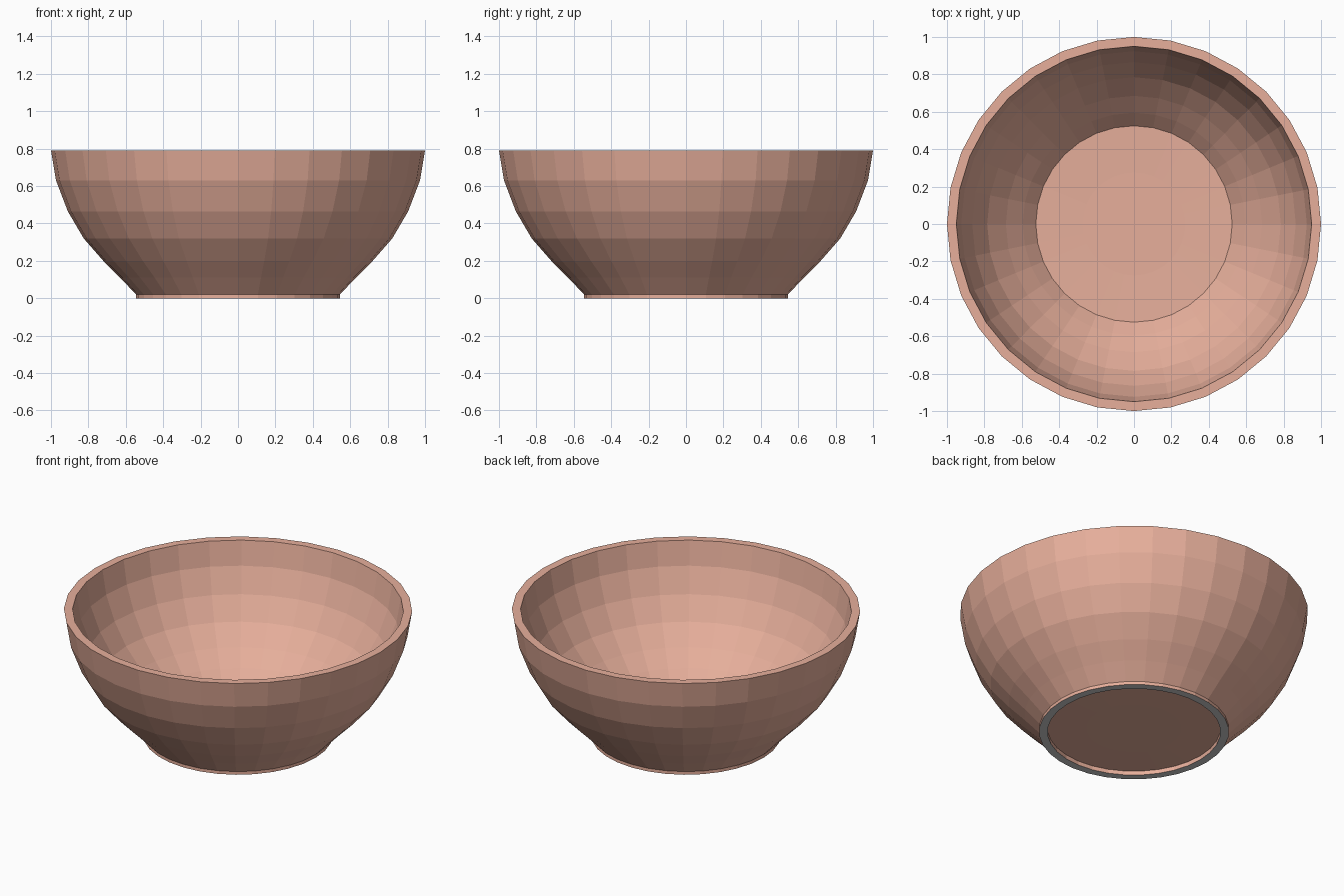
import bpy, bmesh
from math import cos, sin, tau

if "Cube" in bpy.data.objects:
    bpy.data.objects.remove(bpy.data.objects["Cube"])

SIDES = 32

clay = bpy.data.materials.new("pink_clay")
clay.diffuse_color = (0.8, 0.43, 0.33, 1)
clay.use_nodes = True
clay.node_tree.nodes["Principled BSDF"].inputs["Base Color"].default_value = clay.diffuse_color


def lathe(name, profile, material=None):
    """Revolve an (r, z) profile around z; points with r = 0 become poles."""
    bm = bmesh.new()
    rings = []
    for r, z in profile:
        if r == 0:
            rings.append([bm.verts.new((0, 0, z))] * SIDES)
        else:
            rings.append([bm.verts.new((r * cos(tau * i / SIDES), r * sin(tau * i / SIDES), z))
                          for i in range(SIDES)])
    for a, b in zip(rings, rings[1:]):
        for i in range(SIDES):
            j = (i + 1) % SIDES
            corners = dict.fromkeys((a[i], a[j], b[j], b[i]))
            bm.faces.new(list(corners))
    mesh = bpy.data.meshes.new(name)
    bm.to_mesh(mesh)
    bm.free()
    obj = bpy.data.objects.new(name, mesh)
    bpy.context.collection.objects.link(obj)
    if material:
        mesh.materials.append(material)
    return obj


# Bowl outside: foot wall up to the rim, then inside wall down to the floor
lathe("bowl", [
    (0.545, 0), (0.545, 0.02), (0.63, 0.11), (0.72, 0.2), (0.825, 0.32),
    (0.91, 0.465), (0.973, 0.63), (1.0, 0.79),
    (0.95, 0.79), (0.924, 0.64), (0.865, 0.487), (0.785, 0.35),
    (0.685, 0.235), (0.595, 0.145), (0.525, 0.068), (0.275, 0.062), (0, 0.062),
], clay)

# Recessed underside inside the foot
lathe("underside", [(0, 0.024), (0.275, 0.024), (0.497, 0.026), (0.497, 0)], clay)

# Bare grey contact ring
lathe("foot_ring", [(0.497, 0), (0.545, 0)])
